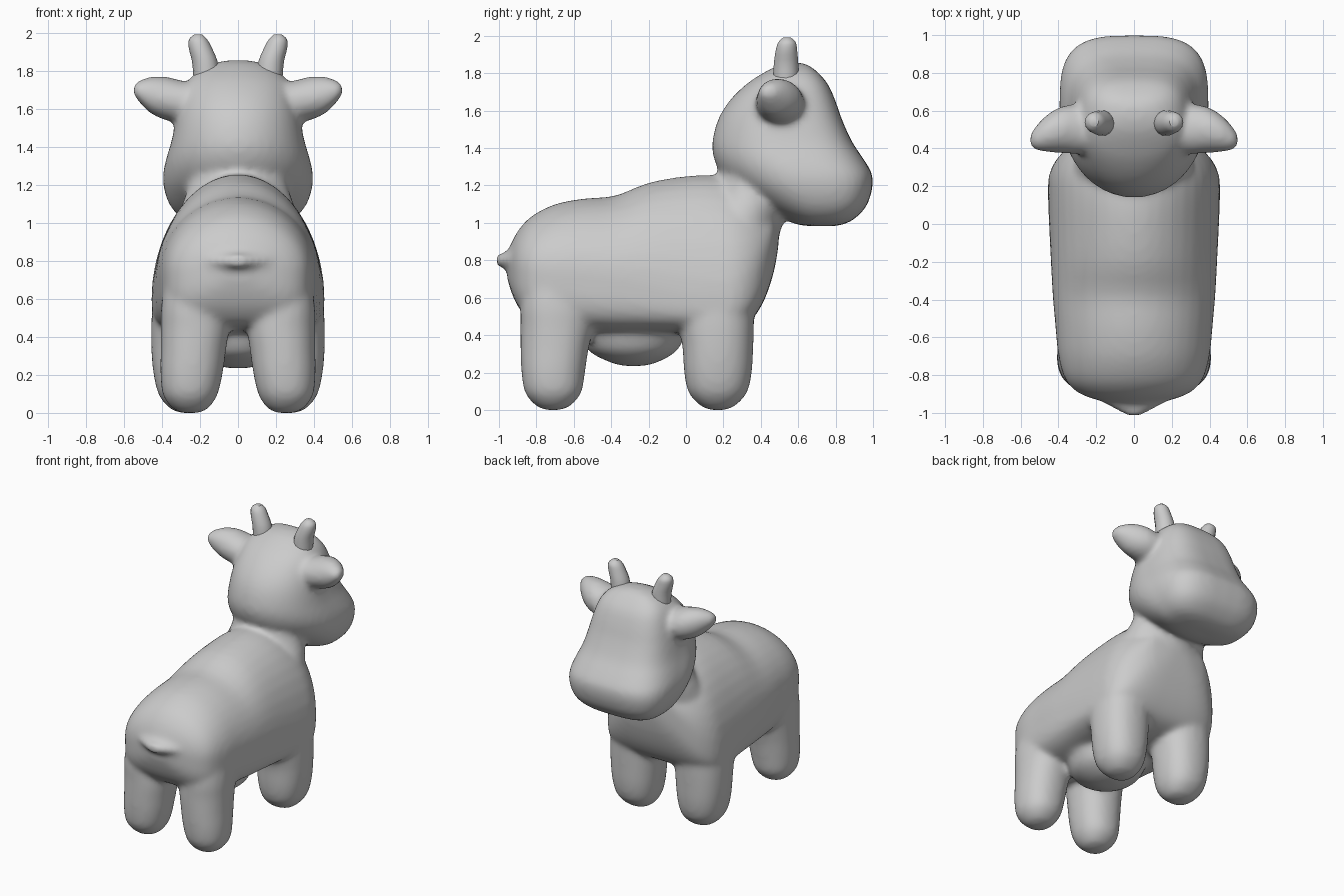
import bpy, bmesh
from math import cos, sin, pi
from mathutils import Vector

AXES = {'x': lambda t, u, v: (t, u, v),
        'y': lambda t, u, v: (u, t, v),
        'z': lambda t, u, v: (u, v, t)}


def smooth_slices(s, steps=3):
    """Catmull-Rom interpolation between slices."""
    out = []
    for i in range(len(s) - 1):
        a, b, c, d = s[max(i - 1, 0)], s[i], s[i + 1], s[min(i + 2, len(s) - 1)]
        for k in range(steps):
            t = k / steps
            out.append([0.5 * (2 * q + (r - p) * t + (2 * p - 5 * q + 4 * r - w) * t * t
                               + (3 * q - p - 3 * r + w) * t ** 3)
                        for p, q, r, w in zip(a, b, c, d)])
    return out + [list(s[-1])]


def loft(bm, axis, slices, n_lo=2.0, n_hi=2.0, mirror=False, n=40):
    """Slices: (position, centre u, half width, low v, widest v, high v)."""
    for side in ((1, -1) if mirror else (1,)):
        rings = []
        for t, c, hw, lo, mid, hi in smooth_slices(slices):
            ring = []
            for i in range(n):
                a = 2 * pi * i / n
                e = 2 / (n_hi if sin(a) >= 0 else n_lo)
                u = abs(cos(a)) ** e * (1 if cos(a) > 0 else -1) * hw
                v = abs(sin(a)) ** e * (hi - mid if sin(a) >= 0 else lo - mid)
                p = Vector(AXES[axis](t, c + u, mid + v))
                p.x *= side
                ring.append(bm.verts.new(p))
            rings.append(ring)
        for r, s in zip(rings, rings[1:]):
            for i in range(n):
                j = (i + 1) % n
                bm.faces.new((r[i], r[j], s[j], s[i]))
        bm.faces.new(rings[0][::-1])
        bm.faces.new(rings[-1])


def finish(bm, name):
    bmesh.ops.recalc_face_normals(bm, faces=bm.faces)
    me = bpy.data.meshes.new(name)
    bm.to_mesh(me)
    bm.free()
    ob = bpy.data.objects.new(name, me)
    bpy.context.collection.objects.link(ob)
    bpy.ops.object.select_all(action='DESELECT')
    ob.select_set(True)
    bpy.context.view_layer.objects.active = ob
    return ob


bm = bmesh.new()

# torso
loft(bm, 'y', [
    (-.955, 0, .08, .70, .77, .84), (-.93, 0, .20, .62, .76, .90),
    (-.89, 0, .30, .54, .75, .97), (-.82, 0, .365, .47, .75, 1.04),
    (-.70, 0, .40, .44, .74, 1.10), (-.55, 0, .415, .42, .73, 1.13),
    (-.38, 0, .43, .41, .71, 1.145), (-.20, 0, .44, .41, .67, 1.215),
    (0, 0, .45, .41, .62, 1.25), (.15, 0, .455, .41, .60, 1.255),
    (.26, 0, .45, .43, .61, 1.23), (.35, 0, .405, .48, .68, 1.18),
    (.42, 0, .325, .59, .80, 1.12), (.47, 0, .22, .74, .93, 1.08),
    (.495, 0, .08, .88, .97, 1.04)], n_lo=4, n_hi=1.95)

# neck
loft(bm, 'z', [
    (.75, 0, .30, 0, .2, .44), (.9, 0, .33, .04, .25, .49),
    (1.05, 0, .31, .10, .3, .53), (1.2, 0, .26, .16, .35, .58),
    (1.35, 0, .25, .2, .4, .6)])

# head with a broad square muzzle
loft(bm, 'z', [
    (.982, 0, .11, .66, .73, .79), (.995, 0, .21, .58, .72, .85),
    (1.025, 0, .295, .52, .70, .905),
    (1.09, 0, .357, .40, .68, .965), (1.18, 0, .390, .27, .64, .995),
    (1.26, 0, .394, .19, .60, .995), (1.34, 0, .377, .15, .54, .95),
    (1.43, 0, .35, .14, .50, .89), (1.55, 0, .325, .17, .49, .835),
    (1.65, 0, .30, .23, .50, .80), (1.74, 0, .265, .32, .52, .76),
    (1.80, 0, .21, .41, .55, .71), (1.84, 0, .13, .49, .57, .66),
    (1.855, 0, .05, .55, .58, .62)], n_lo=2, n_hi=3.3)

# ears
loft(bm, 'x', [
    (.20, .49, .115, 1.54, 1.64, 1.735), (.30, .50, .13, 1.53, 1.64, 1.75),
    (.38, .50, .125, 1.54, 1.65, 1.77), (.46, .48, .10, 1.575, 1.67, 1.77),
    (.52, .455, .065, 1.635, 1.69, 1.75), (.553, .44, .03, 1.675, 1.70, 1.725)],
    mirror=True)

# legs
loft(bm, 'z', [
    (0, .25, .04, -.75, -.71, -.67), (.02, .25, .09, -.80, -.71, -.62),
    (.09, .252, .142, -.86, -.71, -.56), (.2, .245, .163, -.88, -.71, -.54),
    (.33, .235, .172, -.885, -.70, -.52), (.45, .228, .178, -.885, -.70, -.49),
    (.55, .24, .165, -.885, -.70, -.47), (.68, .24, .145, -.87, -.70, -.46),
    (.8, .22, .12, -.84, -.70, -.5)],
    n_lo=2.2, n_hi=2.2, mirror=True)
loft(bm, 'z', [
    (0, .26, .04, .13, .17, .21), (.02, .26, .095, .08, .17, .26),
    (.09, .267, .148, .015, .17, .325), (.2, .27, .174, -.01, .17, .352),
    (.35, .27, .187, -.02, .17, .36), (.52, .262, .192, -.05, .17, .365),
    (.70, .23, .20, 0, .17, .375), (.85, .18, .18, .05, .17, .37)],
    n_lo=2.3, n_hi=2.3, mirror=True)

# udder
loft(bm, 'z', [
    (.235, 0, .05, -.34, -.28, -.22), (.26, 0, .14, -.42, -.28, -.14),
    (.325, 0, .23, -.53, -.28, -.04), (.46, 0, .28, -.58, -.28, .02)])

# tail stub
loft(bm, 'y', [
    (-.84, 0, .31, .70, .80, .90), (-.90, 0, .24, .73, .80, .88),
    (-.96, 0, .14, .755, .80, .845), (-1.015, 0, .04, .77, .80, .83)])

# fuse everything into one soft skin
body = finish(bm, "cow_body")
rm = body.modifiers.new("fuse", 'REMESH')
rm.mode, rm.voxel_size, rm.use_smooth_shade = 'VOXEL', .018, True
sm = body.modifiers.new("soften", 'SMOOTH')
sm.factor, sm.iterations = .5, 12
for m in ("fuse", "soften"):
    bpy.ops.object.modifier_apply(modifier=m)
bpy.ops.object.shade_smooth_by_angle(angle=.7)

# horns
bm = bmesh.new()
loft(bm, 'z', [
    (1.77, .165, .07, .465, .535, .605), (1.85, .175, .067, .468, .535, .602),
    (1.92, .198, .061, .478, .537, .596), (1.965, .21, .048, .492, .54, .588),
    (1.99, .21, .022, .518, .54, .562)], mirror=True, n=14)
finish(bm, "horns")
bpy.ops.object.shade_smooth_by_angle(angle=.7)
